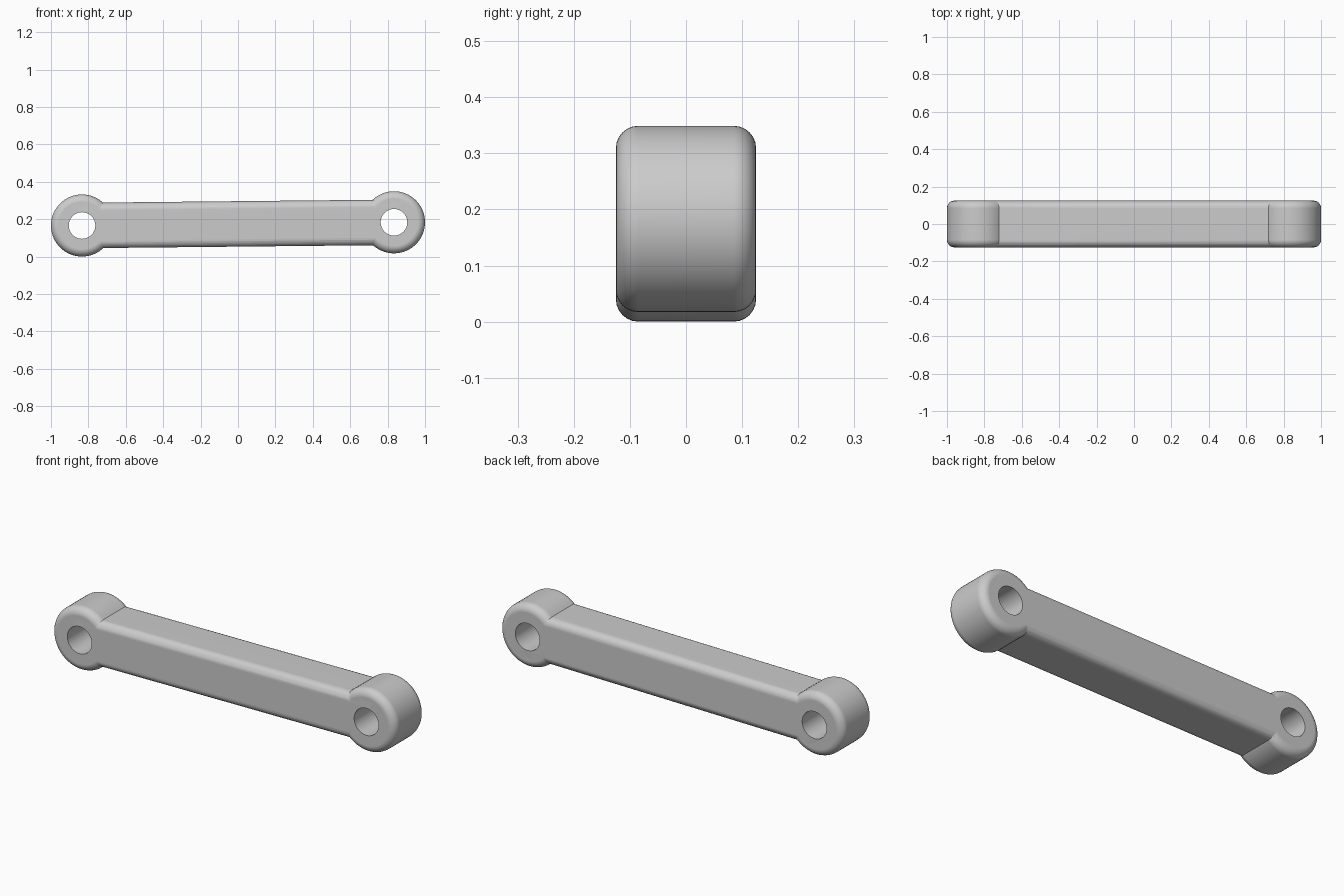
import bpy, bmesh, math
from mathutils import Matrix

if "Cube" in bpy.data.objects:
    bpy.data.objects.remove(bpy.data.objects["Cube"])

HALF_W, EYE_R, HOLE_R, EYE_X, BAR_H, FILLET = 0.125, 0.166, 0.071, 0.834, 0.243, 0.04


def make_object(name, bm):
    mesh = bpy.data.meshes.new(name)
    bm.to_mesh(mesh)
    bm.free()
    obj = bpy.data.objects.new(name, mesh)
    bpy.context.collection.objects.link(obj)
    return obj


def fillet(bm, edges):
    bmesh.ops.bevel(bm, geom=edges, offset=FILLET, offset_type='OFFSET',
                    segments=6, profile=0.5, affect='EDGES')


def cylinder(name, x, radius, depth, rounded=False):
    bm = bmesh.new()
    turn = Matrix.Translation((x, 0, 0)) @ Matrix.Rotation(math.pi / 2, 4, 'X')
    bmesh.ops.create_cone(bm, cap_ends=True, segments=64, radius1=radius,
                          radius2=radius, depth=depth, matrix=turn)
    if rounded:
        rims = [e for e in bm.edges if any(len(f.verts) > 4 for f in e.link_faces)]
        fillet(bm, rims)
    return make_object(name, bm)


def combine(target, tool, operation):
    mod = target.modifiers.new(operation.title(), 'BOOLEAN')
    mod.object, mod.operation, mod.solver = tool, operation, 'EXACT'
    bpy.context.view_layer.objects.active = target
    bpy.ops.object.modifier_apply(modifier=mod.name)
    bpy.data.objects.remove(tool)


# Straight bar with its four long edges rounded
bm = bmesh.new()
bmesh.ops.create_cube(bm, size=1, matrix=Matrix.Diagonal((EYE_X * 2, HALF_W * 2, BAR_H, 1)))
fillet(bm, [e for e in bm.edges if abs(e.verts[0].co.x - e.verts[1].co.x) > 1])
link = make_object("link_arm", bm)

# Rounded eye at each end, then the pin holes
for x in (-EYE_X, EYE_X):
    combine(link, cylinder("eye", x, EYE_R, HALF_W * 2, True), 'UNION')
for x in (-EYE_X, EYE_X):
    combine(link, cylinder("pin_hole_cutter", x, HOLE_R, 1), 'DIFFERENCE')

# Slight rise towards +x, resting on the ground at the left eye
tilt = math.asin(0.0085 / EYE_X)
link.data.transform(Matrix.Translation((0, 0, EYE_R + 0.0085)) @ Matrix.Rotation(-tilt, 4, 'Y'))

# Smooth fillets, sharp hole rims and joints
bpy.ops.object.select_all(action='DESELECT')
link.select_set(True)
bpy.context.view_layer.objects.active = link
bpy.ops.object.shade_smooth_by_angle(angle=math.radians(30))
normals = link.modifiers.new("Weighted Normals", 'WEIGHTED_NORMAL')
normals.keep_sharp = True
